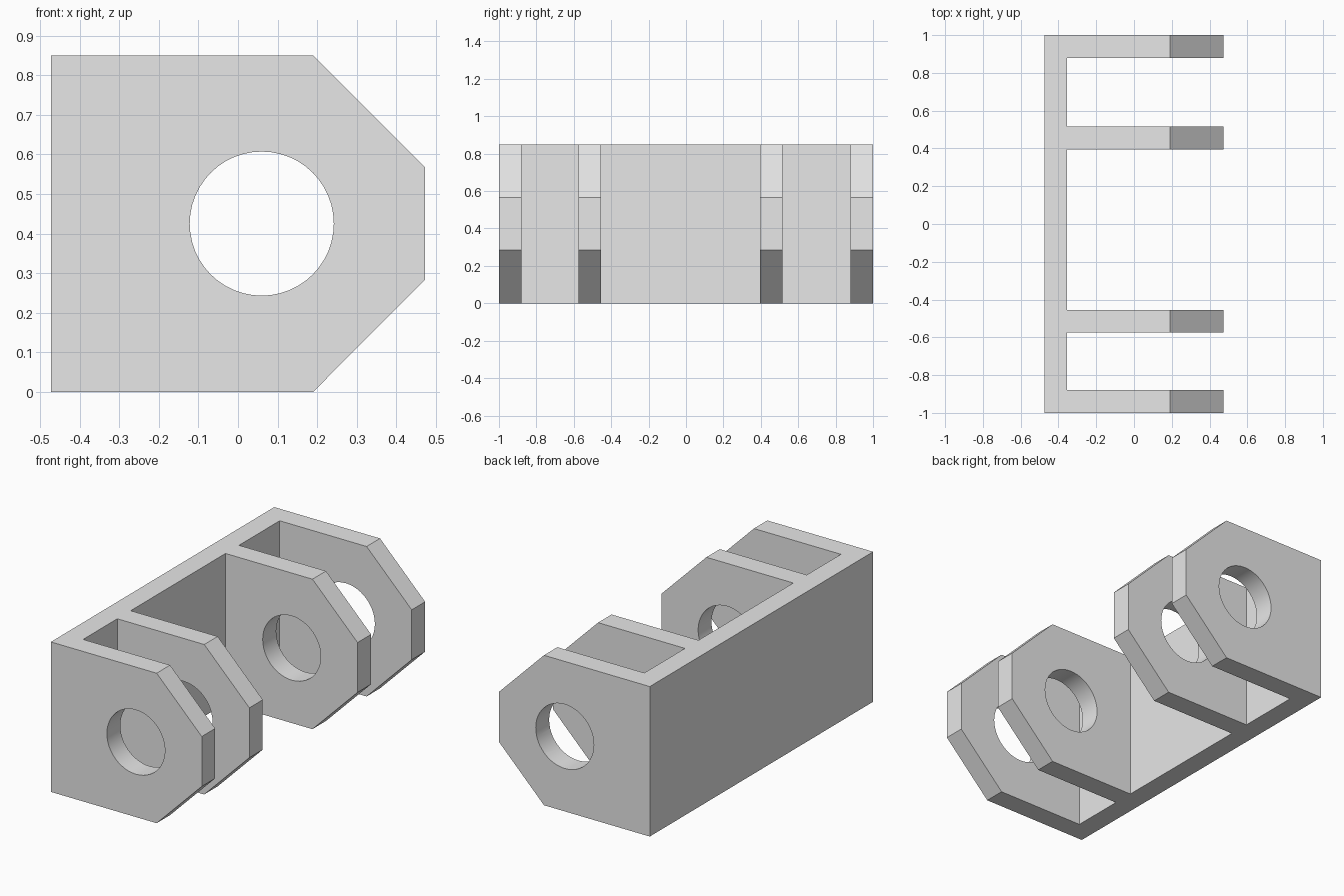
import bpy
import bmesh
import math
from mathutils import Matrix, Vector

cube = bpy.data.objects.get("Cube")
if cube:
    bpy.data.objects.remove(cube, do_unlink=True)

HEIGHT = 0.85
X_BACK, X_WALL, X_SLOPE, X_TIP = -0.473, -0.355, 0.19, 0.473
Z_LOW, Z_HIGH = 0.284, 0.567
HOLE_X, HOLE_Z, HOLE_R = 0.06, 0.425, 0.182

grey = bpy.data.materials.new("light_grey")
grey.use_nodes = True
grey.diffuse_color = (0.8, 0.8, 0.8, 1)
grey.node_tree.nodes["Principled BSDF"].inputs["Base Color"].default_value = (0.8, 0.8, 0.8, 1)


def prism(bm, outline, y0, y1):
    """Extrude an x-z outline from y0 to y1."""
    face = bm.faces.new([bm.verts.new((x, y0, z)) for x, z in outline])
    result = bmesh.ops.extrude_face_region(bm, geom=[face])
    verts = [g for g in result["geom"] if isinstance(g, bmesh.types.BMVert)]
    bmesh.ops.translate(bm, verts=verts, vec=Vector((0, y1 - y0, 0)))


def finish(bm, name):
    bmesh.ops.recalc_face_normals(bm, faces=bm.faces)
    mesh = bpy.data.meshes.new(name)
    bm.to_mesh(mesh)
    bm.free()
    mesh.materials.append(grey)
    obj = bpy.data.objects.new(name, mesh)
    bpy.context.collection.objects.link(obj)
    return obj


# Channel-shaped body: a back wall with four lugs, joined into one solid
lugs = [(-1, -0.88), (-0.574, -0.454), (0.395, 0.516), (0.88, 1)]
plan = [(X_BACK, 1), (X_BACK, -1)]
for y0, y1 in lugs:
    if y0 > -1:
        plan.append((X_WALL, y0))
    plan += [(X_TIP, y0), (X_TIP, y1)]
    if y1 < 1:
        plan.append((X_WALL, y1))
bm = bmesh.new()
floor = bm.faces.new([bm.verts.new((x, y, 0)) for x, y in plan])
top = bmesh.ops.extrude_face_region(bm, geom=[floor])["geom"]
bmesh.ops.translate(bm, verts=[g for g in top if isinstance(g, bmesh.types.BMVert)],
                    vec=Vector((0, 0, HEIGHT)))
bracket = finish(bm, "lug_bracket")

# Cutter: the two corner chamfers and the bore through every lug
bm = bmesh.new()
slope = (X_TIP - X_SLOPE) / Z_LOW
reach = 0.2
for base, sign, edge in ((0, 1, Z_LOW), (HEIGHT, -1, Z_HIGH)):
    prism(bm, [(X_SLOPE - reach * slope, base - sign * reach),
               (X_TIP + reach * slope, base - sign * reach),
               (X_TIP + reach * slope, edge + sign * reach)], -1.1, 1.1)
bmesh.ops.create_cone(bm, cap_ends=True, segments=48, radius1=HOLE_R, radius2=HOLE_R, depth=2.2,
                      matrix=Matrix.Translation((HOLE_X, 0, HOLE_Z))
                      @ Matrix.Rotation(math.pi / 2, 4, "X"))
cutter = finish(bm, "bore_and_chamfer_cutter")
cutter.hide_render = True
cutter.hide_viewport = True

cut = bracket.modifiers.new("bore_and_chamfers", "BOOLEAN")
cut.operation = "DIFFERENCE"
cut.solver = "EXACT"
cut.object = cutter

# Smooth the bore, keep all other edges crisp
bpy.ops.object.select_all(action="DESELECT")
bpy.context.view_layer.objects.active = bracket
bracket.select_set(True)
bpy.ops.object.modifier_apply(modifier=cut.name)
bpy.data.objects.remove(cutter, do_unlink=True)
bpy.ops.object.shade_smooth_by_angle(angle=math.radians(30))
